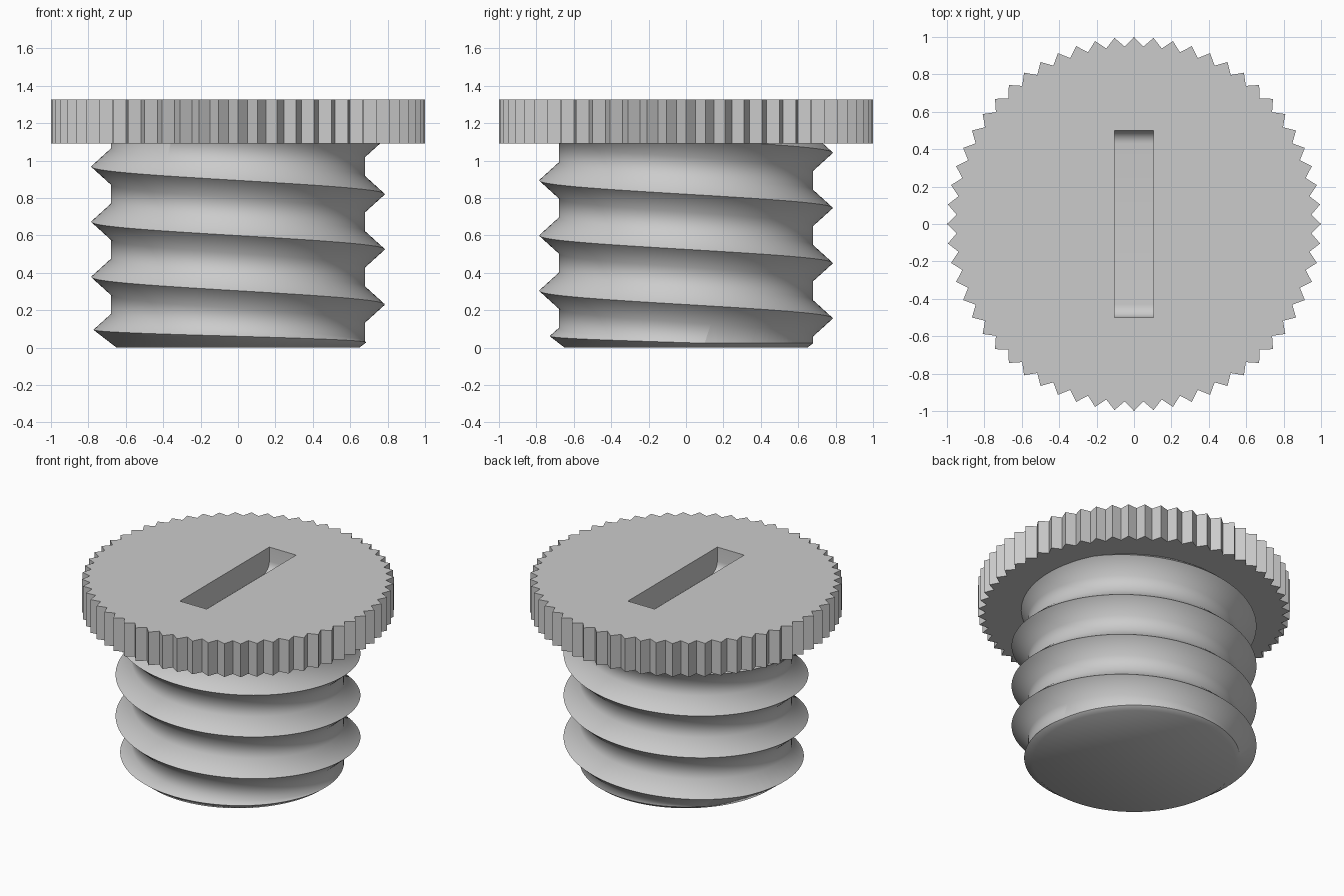
import bpy, bmesh
from math import sin, cos, pi, radians

if "Cube" in bpy.data.objects:
    bpy.data.objects.remove(bpy.data.objects["Cube"], do_unlink=True)

SEG = 128
PITCH = 0.295
HEAD_LOW, HEAD_TOP = 1.09, 1.325

grey = bpy.data.materials.new("plain grey")
grey.use_nodes = True
COLOUR = (0.6, 0.6, 0.6, 1)
grey.diffuse_color = COLOUR
grey.node_tree.nodes["Principled BSDF"].inputs["Base Color"].default_value = COLOUR


def finish(bm, name):
    bmesh.ops.recalc_face_normals(bm, faces=bm.faces[:])
    mesh = bpy.data.meshes.new(name)
    bm.to_mesh(mesh)
    bm.free()
    mesh.materials.append(grey)
    ob = bpy.data.objects.new(name, mesh)
    bpy.context.collection.objects.link(ob)
    return ob


def prism(points, offset, name):
    """Closed solid made by pushing one flat outline along an offset."""
    bm = bmesh.new()
    face = bm.faces.new([bm.verts.new(p) for p in points])
    res = bmesh.ops.extrude_face_region(bm, geom=[face], use_keep_orig=True)
    moved = [v for v in res["geom"] if isinstance(v, bmesh.types.BMVert)]
    bmesh.ops.translate(bm, verts=moved, vec=offset)
    return finish(bm, name)


def lathe(profile, name):
    """Closed solid of revolution from (radius, z) pairs."""
    bm = bmesh.new()
    rings = [[bm.verts.new((r * cos(2 * pi * i / SEG), r * sin(2 * pi * i / SEG), z))
              for i in range(SEG)] for r, z in profile]
    for a, b in zip(rings, rings[1:]):
        for i in range(SEG):
            k = (i + 1) % SEG
            bm.faces.new((a[i], a[k], b[k], b[i]))
    bm.faces.new(rings[0])
    bm.faces.new(rings[-1])
    return finish(bm, name)


def boolean(ob, cutter, operation):
    cutter.hide_render = True
    mod = ob.modifiers.new("cut", "BOOLEAN")
    mod.operation, mod.object, mod.solver = operation, cutter, "EXACT"
    select(ob)
    bpy.ops.object.modifier_apply(modifier=mod.name)
    bpy.data.objects.remove(cutter, do_unlink=True)


def select(ob):
    bpy.ops.object.select_all(action="DESELECT")
    bpy.context.view_layer.objects.active = ob
    ob.select_set(True)


def smooth(ob, degrees):
    select(ob)
    bpy.ops.object.shade_smooth_by_angle(angle=radians(degrees))


# Threaded shaft: one V-shaped profile repeated along a helix
ROOT, CREST, FLANK = 0.68, 0.785, 0.095
tooth = [(ROOT, -FLANK), (CREST, 0), (ROOT, FLANK)]
bm = bmesh.new()
columns = []
for i in range(SEG):
    a = 2 * pi * i / SEG
    columns.append([bm.verts.new((r * cos(a), r * sin(a),
                                  0.23 + PITCH * (turn - i / SEG) + dz))
                    for turn in range(-3, 7) for r, dz in tooth])
rows = len(columns[0])
for i in range(SEG):
    # the last column joins the first one a full turn lower
    wrap = len(tooth) if i == SEG - 1 else 0
    here, there = columns[i], columns[(i + 1) % SEG]
    for j in range(wrap, rows - 1):
        bm.faces.new((here[j], there[j - wrap], there[j + 1 - wrap], here[j + 1]))
for height, direction in ((-0.05, -1), (1.25, 1)):
    bmesh.ops.bisect_plane(bm, geom=bm.verts[:] + bm.edges[:] + bm.faces[:],
                           plane_co=(0, 0, height), plane_no=(0, 0, direction),
                           clear_outer=True)
    rim = [e for e in bm.edges if e.is_boundary
           and all(abs(v.co.z - height) < 1e-4 for v in e.verts)]
    bmesh.ops.holes_fill(bm, edges=rim, sides=0)
shaft = finish(bm, "threaded_shaft")

# Trim to length, with a chamfered lower end
envelope = lathe([(0.65, 0), (1.04, 0.3), (1.04, 1.12)], "shaft_envelope")
boolean(shaft, envelope, "INTERSECT")
smooth(shaft, 52)

# Knurled head with sixty pointed teeth
TEETH = 60
outline = []
for i in range(TEETH * 2):
    r = 0.95 if i % 2 else 1.0
    a = pi * i / TEETH
    outline.append((r * cos(a), r * sin(a), HEAD_LOW))
head = prism(outline, (0, 0, HEAD_TOP - HEAD_LOW), "knurled_head")

# Coin slot with rounded ends to its floor
HALF_W, HALF_L, DEPTH, FILLET = 0.105, 0.5, 0.17, 0.07
floor = HEAD_TOP - DEPTH
right_end = [(HALF_L - FILLET + FILLET * sin(t * pi / 16),
              floor + FILLET - FILLET * cos(t * pi / 16)) for t in range(9)]
right_end.append((HALF_L, HEAD_TOP + 0.1))
left_end = [(-y, z) for y, z in reversed(right_end)]
slot = prism([(-HALF_W, y, z) for y, z in right_end + left_end],
             (2 * HALF_W, 0, 0), "slot_cutter")
boolean(head, slot, "DIFFERENCE")
smooth(head, 30)
